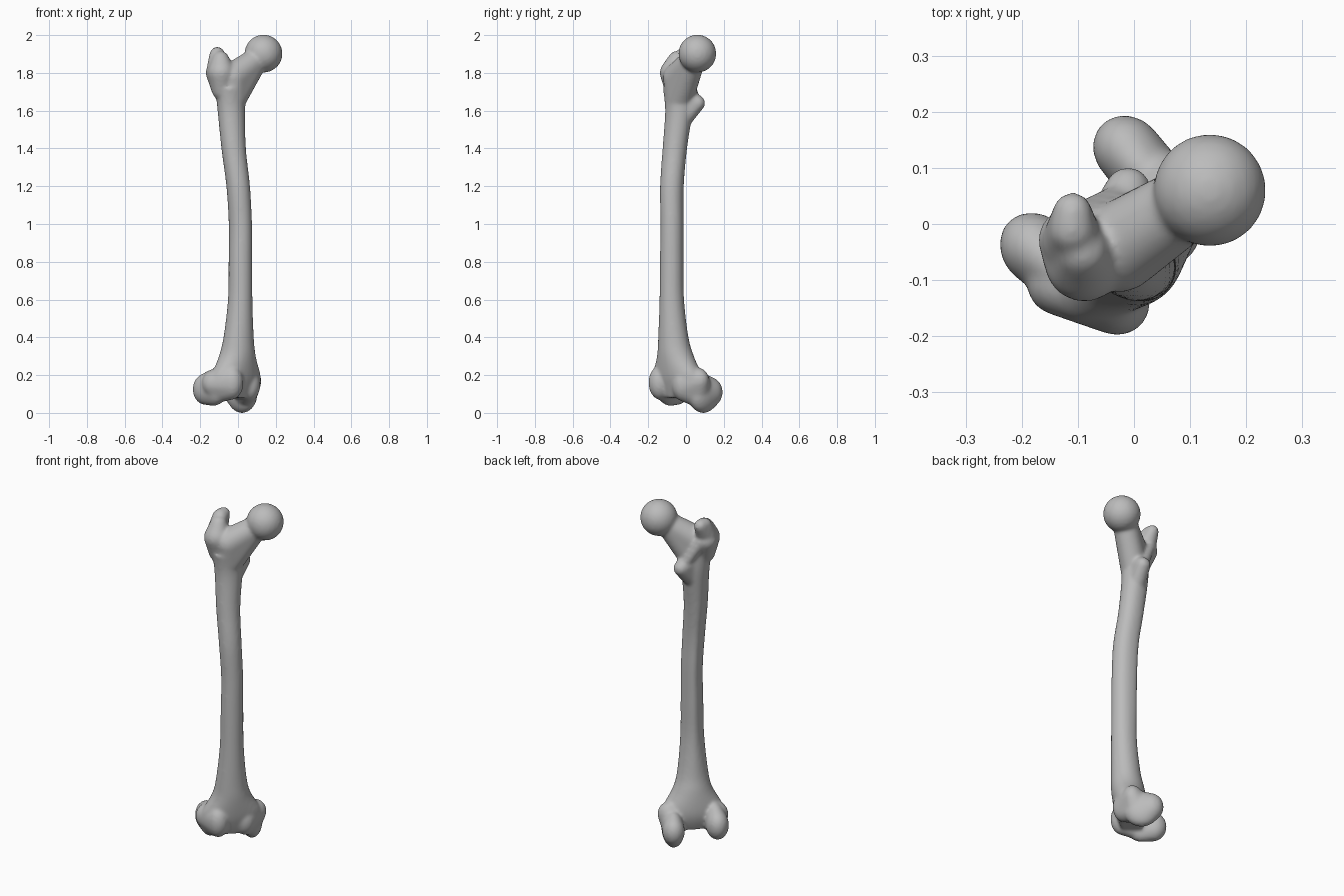
import bpy, bmesh, math
from mathutils import Vector, Matrix

cube = bpy.data.objects.get("Cube")
if cube:
    bpy.data.objects.remove(cube, do_unlink=True)

# Local axes: +x is towards the ball joint side, -y is the front of the knee
bm = bmesh.new()

ball = bmesh.new()
bmesh.ops.create_icosphere(ball, subdivisions=3, radius=1)
UNIT = [v.co.copy() for v in ball.verts]
ball.free()


def hull(*blobs):
    """Tight skin around several balls, each (x, y, z, radius or three radii)."""
    verts = []
    for x, y, z, r in blobs:
        rx, ry, rz = r if isinstance(r, tuple) else (r, r, r)
        verts += [bm.verts.new((x + p.x * rx, y + p.y * ry, z + p.z * rz)) for p in UNIT]
    bmesh.ops.convex_hull(bm, input=verts)
    loose = [v for v in verts if v.is_valid and not v.link_faces]
    bmesh.ops.delete(bm, geom=loose, context='VERTS')


def spline(rows, steps):
    """Smooth in-between rows through the given rows."""
    rows = [Vector(r) for r in rows]
    out = []
    for i in range(len(rows) - 1):
        a, b, c, d = (rows[max(0, min(len(rows) - 1, i + k))] for k in (-1, 0, 1, 2))
        for s in range(steps):
            t = s / steps
            out.append(0.5 * (2 * b + (c - a) * t + (2 * a - 5 * b + 4 * c - d) * t * t
                              + (3 * b - a - 3 * c + d) * t ** 3))
    return out + [rows[-1]]


def shaft(sections, sides=32):
    """Loft of ovals (z, x, y, x radius, y radius) with a ridge down the back."""
    rings = []
    for z, cx, cy, rx, ry in spline(sections, 5):
        ridge = 0.018 * math.sin(math.pi * max(0, min(1, (z - 0.3) / 1.4)))
        ring = []
        for k in range(sides):
            a = math.tau * k / sides
            back = ridge * max(0, math.sin(a)) ** 5
            ring.append(bm.verts.new((cx + rx * math.cos(a), cy + ry * math.sin(a) + back, z)))
        rings.append(ring)
    for low, high in zip(rings, rings[1:]):
        for k in range(sides):
            n = (k + 1) % sides
            bm.faces.new((low[k], low[n], high[n], high[k]))
    bm.faces.new(rings[0][::-1])
    bm.faces.new(rings[-1])


# Bowed shaft, flaring into the knee
shaft([
    (0.08, -0.04, -0.02, 0.12, 0.06),
    (0.14, -0.04, -0.02, 0.16, 0.08),
    (0.20, -0.04, -0.025, 0.16, 0.09),
    (0.30, -0.042, -0.037, 0.105, 0.09),
    (0.40, -0.045, -0.05, 0.082, 0.078),
    (0.60, -0.045, -0.063, 0.064, 0.064),
    (0.80, -0.044, -0.065, 0.061, 0.061),
    (1.00, -0.043, -0.064, 0.059, 0.060),
    (1.20, -0.052, -0.056, 0.061, 0.061),
    (1.40, -0.058, -0.027, 0.065, 0.063),
    (1.60, -0.051, -0.002, 0.076, 0.070),
    (1.72, -0.054, -0.002, 0.088, 0.078),
])

# Ball joint and neck
hull((0.138, -0.053, 1.902, 0.101))
hull((0.09, -0.04, 1.865, 0.066), (-0.05, -0.01, 1.775, 0.08), (-0.045, -0.003, 1.66, 0.073))

# Large outer knob with a backward pointing tip
hull((-0.11, 0.015, 1.80, 0.072), (-0.10, 0.06, 1.80, 0.058), (-0.12, 0.0, 1.79, 0.05),
     (-0.10, 0.03, 1.87, 0.046), (-0.10, 0.02, 1.71, 0.055))
hull((-0.10, 0.055, 1.83, 0.055), (-0.085, 0.07, 1.895, 0.042), (-0.062, 0.093, 1.902, 0.035))

# Crest on the back and small inner knob
hull((-0.07, 0.075, 1.80, 0.032), (0.02, 0.045, 1.65, 0.03))
hull((0.035, 0.05, 1.64, 0.042), (-0.02, 0.02, 1.67, 0.055), (-0.03, 0.01, 1.56, 0.05))

# Inner knee lobe: wheel, back end, front ridge and side bump
hull((0.08, 0.05, 0.102, (0.060, 0.10, 0.104)), (0.085, 0.10, 0.11, (0.06, 0.067, 0.078)))
hull((0.075, 0.03, 0.11, (0.060, 0.08, 0.085)), (0.03, -0.05, 0.15, (0.06, 0.062, 0.09)),
     (0.088, 0.0, 0.17, (0.067, 0.055, 0.07)))

# Outer knee lobe
hull((-0.15, 0.03, 0.135, (0.058, 0.09, 0.098)), (-0.155, 0.09, 0.125, (0.062, 0.072, 0.083)))
hull((-0.15, 0.02, 0.14, (0.058, 0.08, 0.09)), (-0.12, -0.075, 0.16, (0.06, 0.062, 0.09)),
     (-0.165, 0.02, 0.155, (0.062, 0.06, 0.07)))

# Turn into place and fuse everything into one smooth skin
bm.transform(Matrix.Rotation(math.radians(45), 4, 'Z'))
bmesh.ops.recalc_face_normals(bm, faces=bm.faces[:])
mesh = bpy.data.meshes.new("thigh_bone")
bm.to_mesh(mesh)
bm.free()
bone = bpy.data.objects.new("thigh_bone", mesh)
bpy.context.collection.objects.link(bone)

fuse = bone.modifiers.new("fuse", 'REMESH')
fuse.mode = 'VOXEL'
fuse.voxel_size = 0.008
fuse.use_smooth_shade = True
soften = bone.modifiers.new("soften", 'SMOOTH')
soften.factor = 0.5
soften.iterations = 12

# Plain grey bone
grey = bpy.data.materials.new("bone grey")
grey.use_nodes = True
color = (0.5, 0.5, 0.5, 1)
grey.diffuse_color = color
shader = next(n for n in grey.node_tree.nodes if n.type == 'BSDF_PRINCIPLED')
shader.inputs["Base Color"].default_value = color
mesh.materials.append(grey)
for face in mesh.polygons:
    face.use_smooth = True
